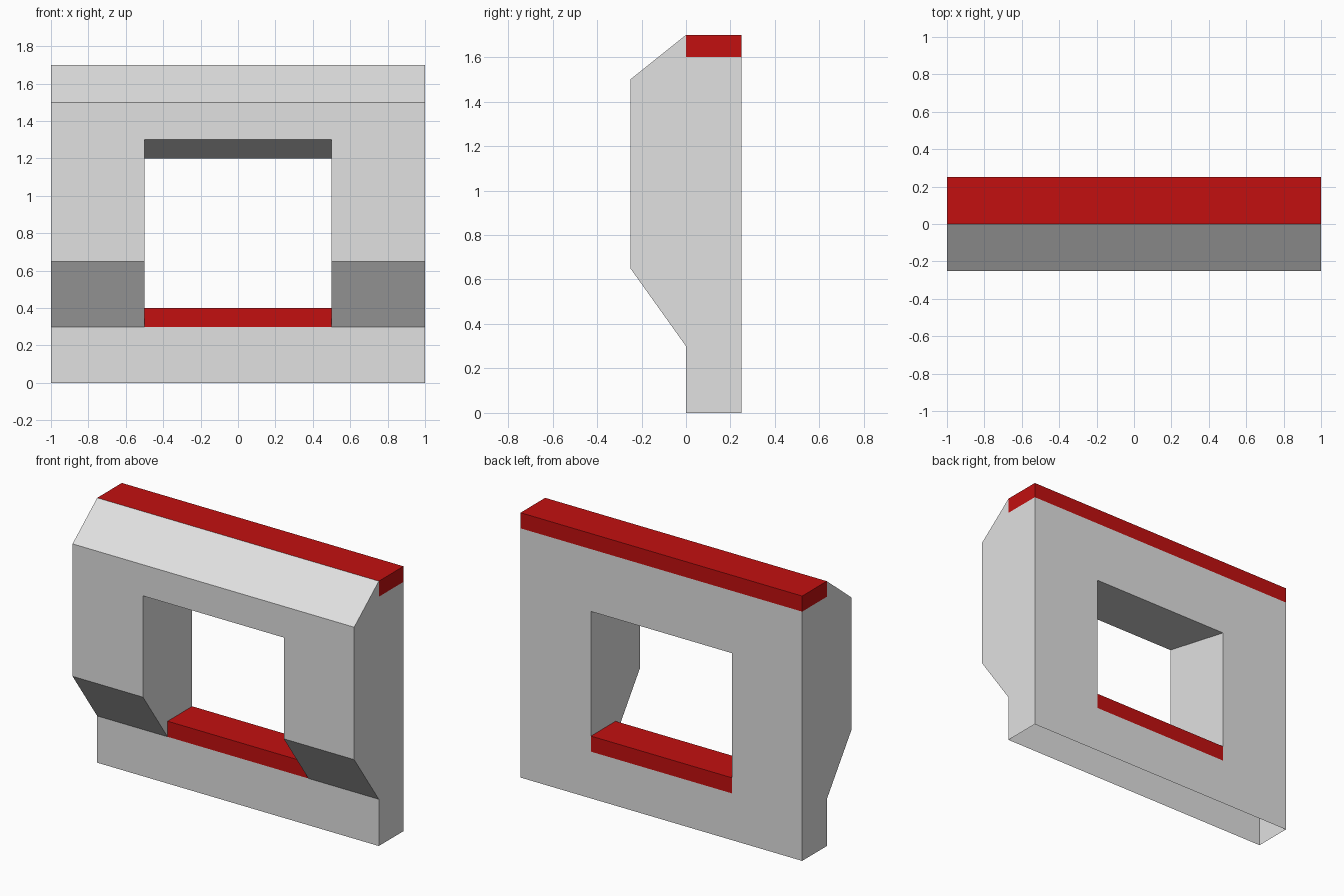
import bpy
import bmesh

cube = bpy.data.objects.get("Cube")
if cube:
    bpy.data.objects.remove(cube, do_unlink=True)


def make_material(name, colour):
    mat = bpy.data.materials.new(name)
    mat.use_nodes = True
    mat.diffuse_color = colour
    mat.node_tree.nodes["Principled BSDF"].inputs["Base Color"].default_value = colour
    return mat


grey = make_material("light_grey", (0.75, 0.75, 0.75, 1))
red = make_material("red_trim", (0.54, 0.005, 0.005, 1))

# Key dimensions
W, HOLE = 1.0, 0.5            # half widths of wall and opening
FRONT, MID, BACK = -0.25, 0.0, 0.25
TOP, TRIM = 1.7, 1.6          # red coping sits between these
SILL_LOW, SILL_TOP = 0.3, 0.4

bm = bmesh.new()


def face(points, mat):
    bm.faces.new([bm.verts.new(p) for p in points]).material_index = mat


def strip(x0, x1, path, reds=()):
    """Sweep a (y, z) path along x; segments listed in reds are red."""
    for i, ((y0, z0), (y1, z1)) in enumerate(zip(path, path[1:])):
        face([(x0, y0, z0), (x1, y0, z0), (x1, y1, z1), (x0, y1, z1)], int(i in reds))


def side(x, path, mat=0):
    """Flat side panel at x, mirrored to the other side."""
    face([(x, y, z) for y, z in path], mat)
    face([(-x, y, z) for y, z in reversed(path)], mat)


# Piers: front, slopes, top and back, open underneath
lower = [(MID, 0), (MID, SILL_LOW), (FRONT, 0.65)]
crown = [(FRONT, 1.5), (MID, TOP), (BACK, TOP), (BACK, TRIM)]
pier = lower + crown + [(BACK, 0)]
for a, b in ((-W, -HOLE), (HOLE, W)):
    strip(a, b, pier, reds=(4, 5))

# Lintel over the opening, with a sloping underside
strip(-HOLE, HOLE, [(BACK, 1.2), (FRONT, 1.3)] + crown + [(BACK, 1.2)], reds=(3, 4))

# Wall below the opening, capped by the red sill
strip(-HOLE, HOLE, [(MID, 0), (MID, SILL_LOW), (MID, SILL_TOP), (BACK, SILL_TOP),
                    (BACK, SILL_LOW), (BACK, 0)], reds=(1, 2, 3))

# Outer ends with red coping ends
side(W, lower + [(FRONT, 1.5), (MID, TOP), (MID, TRIM), (BACK, TRIM), (BACK, 0)])
side(W, [(MID, TRIM), (MID, TOP), (BACK, TOP), (BACK, TRIM)], mat=1)

# Jambs of the opening
side(HOLE, [(MID, SILL_LOW), (MID, SILL_TOP), (BACK, SILL_TOP),
            (BACK, 1.2), (FRONT, 1.3), (FRONT, 0.65)])

bmesh.ops.remove_doubles(bm, verts=bm.verts[:], dist=0.0001)
bmesh.ops.recalc_face_normals(bm, faces=bm.faces[:])

mesh = bpy.data.meshes.new("window_wall")
bm.to_mesh(mesh)
bm.free()
mesh.materials.append(grey)
mesh.materials.append(red)
bpy.context.collection.objects.link(bpy.data.objects.new("window_wall", mesh))
